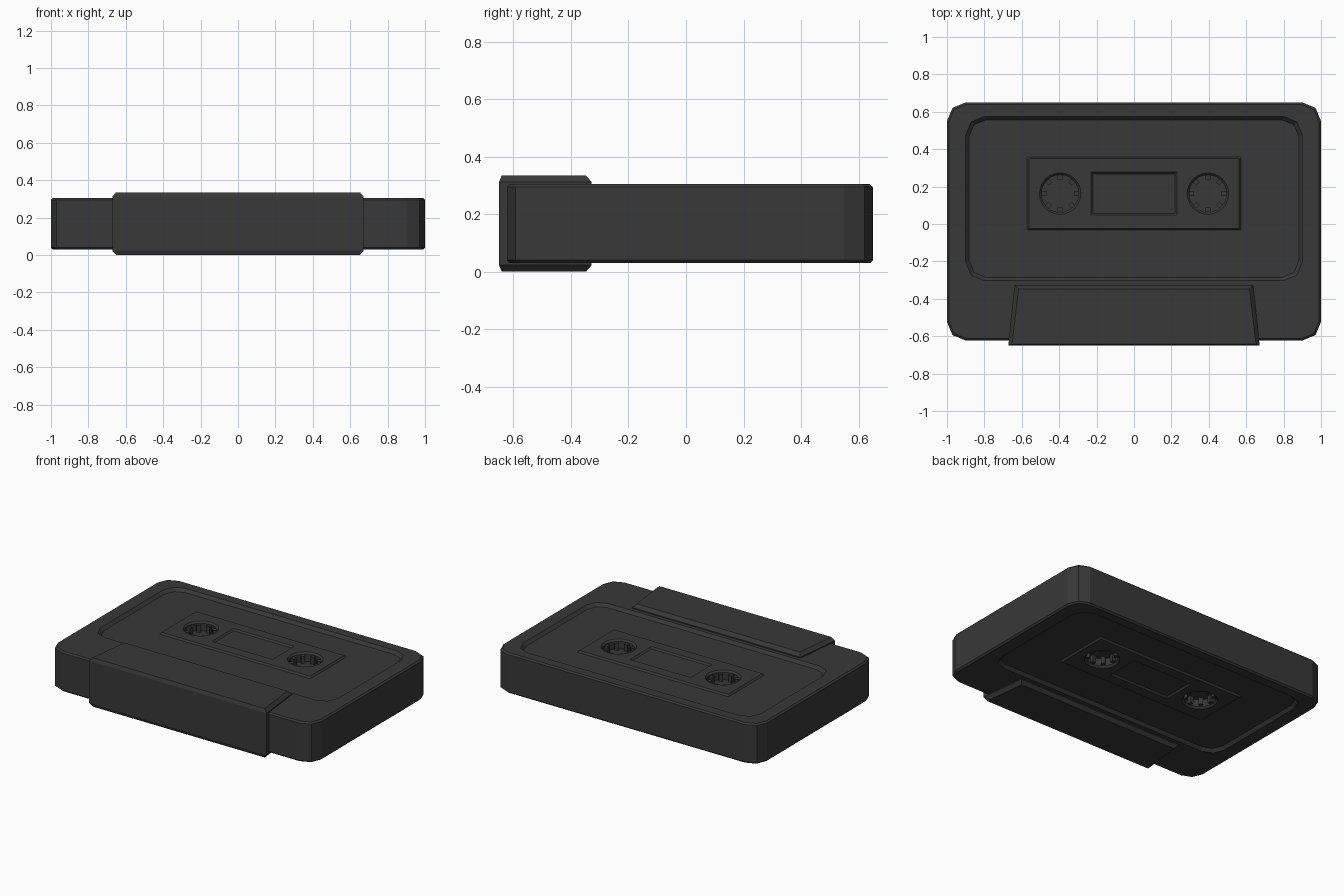
import bpy, bmesh, math
from mathutils import Matrix, Vector

if "Cube" in bpy.data.objects:
    bpy.data.objects.remove(bpy.data.objects["Cube"])

MID = 0.1675          # mid height: both faces of the cassette are identical
REEL_X, REEL_Y = 0.395, 0.1625

mat = bpy.data.materials.new("dark_plastic")
mat.diffuse_color = (0.04, 0.04, 0.04, 1)
mat.use_nodes = True
mat.node_tree.nodes["Principled BSDF"].inputs["Base Color"].default_value = mat.diffuse_color


def rounded_rect(x, y0, y1, r, z):
    """Rectangle with two-segment corners, 12 points."""
    pts = []
    for cx, cy, a0 in ((x - r, y1 - r, 0), (-x + r, y1 - r, 90),
                       (-x + r, y0 + r, 180), (x - r, y0 + r, 270)):
        for k in range(3):
            a = math.radians(a0 + 45 * k)
            pts.append(Vector((cx + r * math.cos(a), cy + r * math.sin(a), z)))
    return pts


def circle(r, z, cx, n=24):
    return [Vector((cx + r * math.cos(2 * math.pi * i / n),
                    REEL_Y + r * math.sin(2 * math.pi * i / n), z)) for i in range(n)]


def flip(ring):
    return [Vector((p.x, p.y, 2 * MID - p.z)) for p in ring]


def loft(bm, rings):
    """Skin a list of equal-length rings and cap both ends."""
    vs = [[bm.verts.new(p) for p in ring] for ring in rings]
    for a, b in zip(vs, vs[1:]):
        for i in range(len(a)):
            j = (i + 1) % len(a)
            bm.faces.new((a[i], a[j], b[j], b[i]))
    bm.faces.new(vs[0])
    bm.faces.new(vs[-1])


def finish(bm, name):
    bmesh.ops.recalc_face_normals(bm, faces=bm.faces)
    me = bpy.data.meshes.new(name)
    bm.to_mesh(me)
    bm.free()
    me.materials.append(mat)
    ob = bpy.data.objects.new(name, me)
    bpy.context.collection.objects.link(ob)
    return ob


# Shell: window, raised panel, label recess and rounded case in one skin
half = [
    rounded_rect(0.220, 0.057, 0.268, 0.003, 0.286),   # window floor
    rounded_rect(0.230, 0.047, 0.278, 0.003, 0.297),   # window rim
    rounded_rect(0.562, -0.024, 0.349, 0.004, 0.297),  # panel top
    rounded_rect(0.571, -0.033, 0.358, 0.004, 0.285),  # panel foot
    rounded_rect(0.882, -0.285, 0.557, 0.09, 0.285),   # recess floor
    rounded_rect(0.900, -0.303, 0.575, 0.10, 0.305),   # recess rim
    rounded_rect(0.990, -0.613, 0.640, 0.095, 0.305),  # case top edge
    rounded_rect(1.000, -0.623, 0.650, 0.10, 0.295),   # case side
]
bm = bmesh.new()
loft(bm, half + [flip(r) for r in reversed(half)])
shell = finish(bm, "cassette_shell")

# Reel sockets cut into both faces
bm = bmesh.new()
for cx in (-REEL_X, REEL_X):
    pocket = [circle(0.122, 0.309, cx), circle(0.100, 0.285, cx), circle(0.100, 0.235, cx)]
    loft(bm, pocket)
    loft(bm, [flip(r) for r in pocket])
cutter = finish(bm, "reel_socket_cutter")
cutter.hide_render = True
mod = shell.modifiers.new("reel_sockets", 'BOOLEAN')
mod.operation = 'DIFFERENCE'
mod.solver = 'EXACT'
mod.object = cutter
bpy.context.view_layer.objects.active = shell
bpy.ops.object.modifier_apply(modifier=mod.name)
bpy.data.objects.remove(cutter)

# Drive teeth around each socket
bm = bmesh.new()
for cx in (-REEL_X, REEL_X):
    for z in (0.257, 2 * MID - 0.257):
        for k in range(8):
            m = (Matrix.Translation((cx, REEL_Y, z)) @ Matrix.Rotation(k * math.pi / 4, 4, 'Z')
                 @ Matrix.Translation((0.088, 0, 0)) @ Matrix.Diagonal((0.028, 0.026, 0.05, 1)))
            bmesh.ops.create_cube(bm, size=1, matrix=m)
finish(bm, "reel_teeth")

# Thicker tapered block at the tape edge
def trapezoid(inset, front, z):
    return [Vector(p) for p in ((-0.672 + inset, -0.65 + front, z), (0.672 - inset, -0.65 + front, z),
                                (0.637 - inset, -0.328 - inset, z), (-0.637 + inset, -0.328 - inset, z))]

block = [trapezoid(0.02, 0.009, 0.335), trapezoid(0, 0, 0.312)]
bm = bmesh.new()
loft(bm, block + [flip(r) for r in reversed(block)])
finish(bm, "tape_edge_block")
